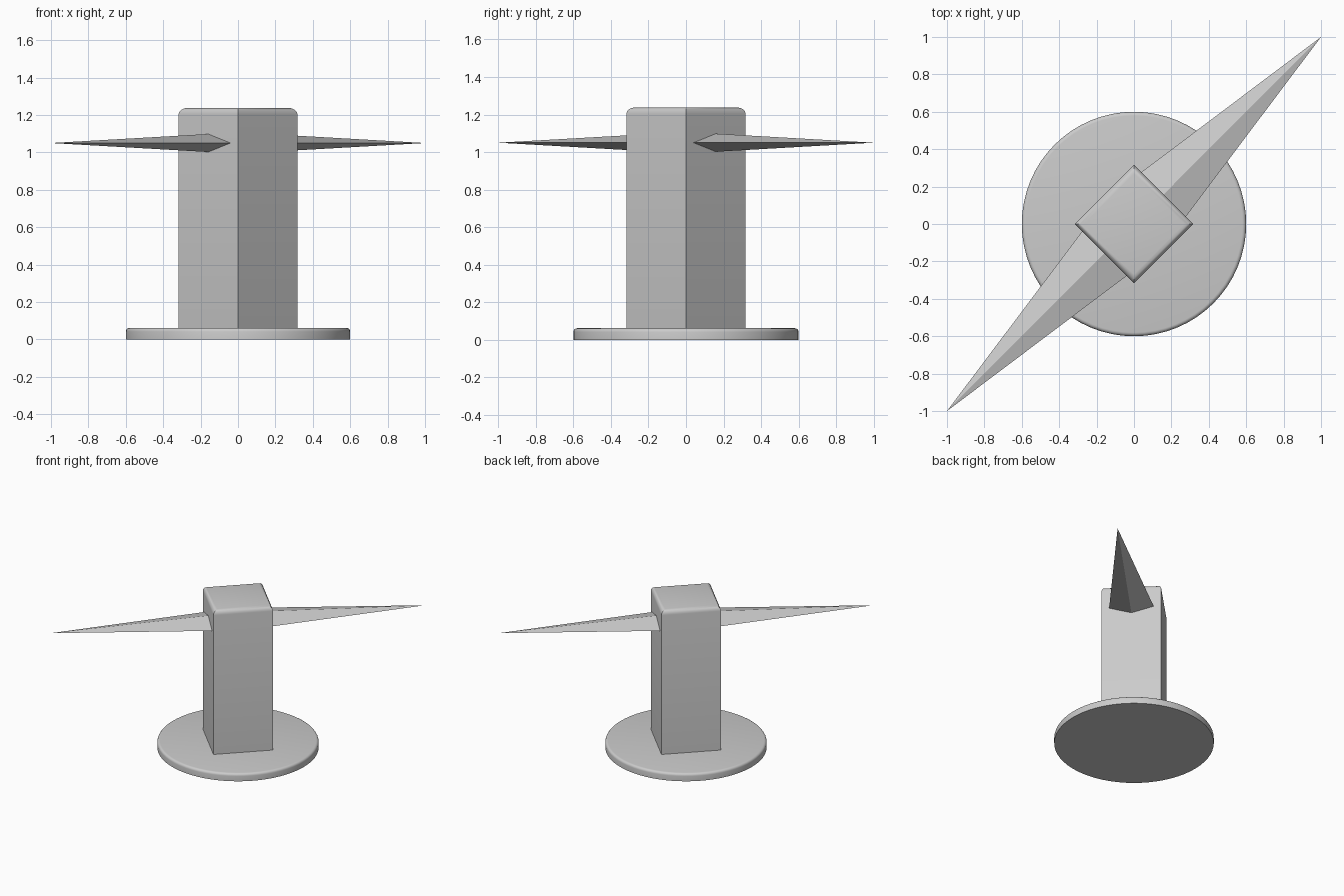
import bpy, bmesh
from math import pi, sqrt
from mathutils import Matrix, Vector

if "Cube" in bpy.data.objects:
    bpy.data.objects.remove(bpy.data.objects["Cube"])


def cone_object(name, sides, r1, r2, z0, z1, bevel=0.0, segments=4):
    """Straight or tapered prism along z with an optional rounded top rim."""
    bm = bmesh.new()
    bmesh.ops.create_cone(bm, cap_ends=True, segments=sides, radius1=r1, radius2=r2,
                          depth=z1 - z0, matrix=Matrix.Translation((0, 0, (z0 + z1) / 2)))
    if bevel:
        rim = [e for e in bm.edges if all(abs(v.co.z - z1) < 1e-5 for v in e.verts)]
        bmesh.ops.bevel(bm, geom=rim, offset=bevel, segments=segments,
                        profile=0.5, affect='EDGES')
    mesh = bpy.data.meshes.new(name)
    bm.to_mesh(mesh)
    bm.free()
    obj = bpy.data.objects.new(name, mesh)
    bpy.context.collection.objects.link(obj)
    return obj


def smooth(obj):
    bpy.ops.object.select_all(action='DESELECT')
    obj.select_set(True)
    bpy.context.view_layer.objects.active = obj
    bpy.ops.object.shade_smooth_by_angle(angle=pi / 6)


# Round base plate
smooth(cone_object("base_plate", 64, 0.60, 0.60, 0.0, 0.062, 0.02))

# Square post standing corner-first
smooth(cone_object("post", 4, 0.318, 0.318, 0.06, 1.238, 0.035))

# Flattened four-sided spikes on two opposite faces of the post
face = 0.318 / sqrt(2)
for name, sign in (("front_spike", -1), ("back_spike", 1)):
    spike = cone_object(name, 4, 1.0, 0.0, 0.0, sqrt(2) - face)
    out = Vector((sign, sign, 0)).normalized()
    side = Vector((0, 0, 1)).cross(out)
    frame = Matrix((side * 0.168, Vector((0, 0, 0.048)), out)).transposed()
    if frame.determinant() < 0:
        frame = Matrix((-side * 0.168, Vector((0, 0, 0.048)), out)).transposed()
    spike.data.transform(Matrix.Translation(out * face + Vector((0, 0, 1.05))) @ frame.to_4x4())
